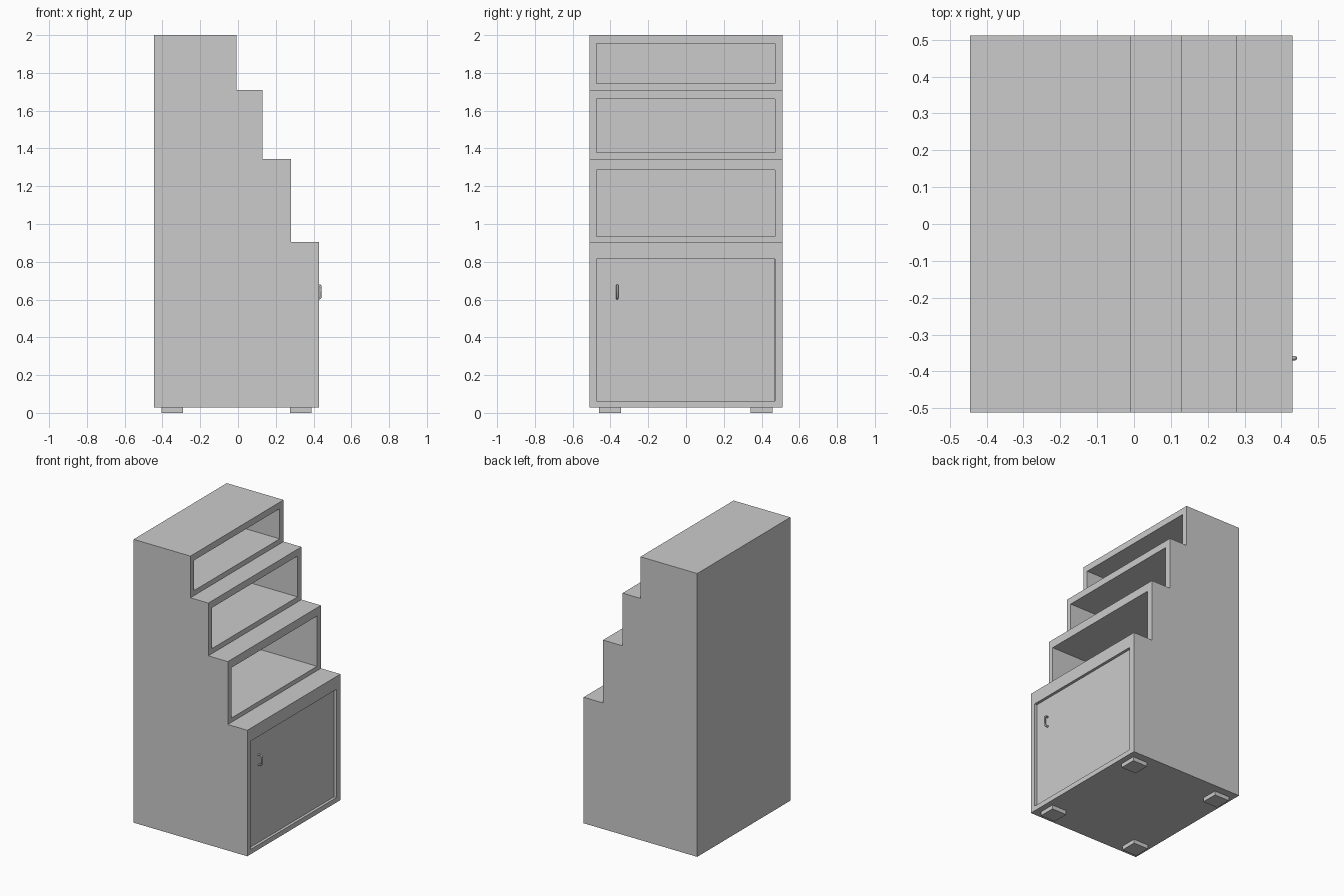
import bpy, bmesh

if "Cube" in bpy.data.objects:
    bpy.data.objects.remove(bpy.data.objects["Cube"])


def mesh_object(name, bm):
    bmesh.ops.recalc_face_normals(bm, faces=bm.faces)
    mesh = bpy.data.meshes.new(name)
    bm.to_mesh(mesh)
    bm.free()
    obj = bpy.data.objects.new(name, mesh)
    bpy.context.collection.objects.link(obj)
    return obj


def box(name, x, y, z):
    bm = bmesh.new()
    bmesh.ops.create_cube(bm, size=1)
    for v in bm.verts:
        v.co = [(a + b) / 2 + c * (b - a) for c, (a, b) in zip(v.co, (x, y, z))]
    return mesh_object(name, bm)


# Stepped carcass: side profile (x, z) extruded across the width
BACK, BASE, HALF_W = -0.445, 0.028, 0.512
steps = [(0.43, 0.905), (0.28, 1.343), (0.13, 1.71), (-0.008, 2.0)]  # front x, top z
profile = [(BACK, BASE), (steps[0][0], BASE)]
for i, (x, z) in enumerate(steps):
    profile.append((x, z))
    profile.append((steps[i + 1][0] if i < 3 else BACK, z))
bm = bmesh.new()
face = bm.faces.new([bm.verts.new((x, -HALF_W, z)) for x, z in profile])
ext = bmesh.ops.extrude_face_region(bm, geom=[face])
bmesh.ops.translate(bm, vec=(0, 2 * HALF_W, 0),
                    verts=[v for v in ext["geom"] if isinstance(v, bmesh.types.BMVert)])
carcass = mesh_object("stepped_carcass", bm)

# Compartments hollowed out, one per step
OPEN_Y = (-0.474, 0.47)
openings = [(0.062, 0.815), (0.935, 1.285), (1.378, 1.662), (1.745, 1.955)]
for i, ((x, _), z) in enumerate(zip(steps, openings)):
    cutter = box(f"compartment_cutter_{i + 1}", (BACK + 0.035, x + 0.1), OPEN_Y, z)
    cutter.hide_render = True
    cutter.hide_viewport = True
    cutter.display_type = 'WIRE'
    mod = carcass.modifiers.new(f"compartment_{i + 1}", 'BOOLEAN')
    mod.operation = 'DIFFERENCE'
    mod.solver = 'EXACT'
    mod.object = cutter

# Inset door closing the bottom compartment
GAP = 0.001
box("door", (0.385, 0.412), (OPEN_Y[0] + GAP, OPEN_Y[1] - GAP),
    (openings[0][0] + GAP, openings[0][1] - GAP))

# Bent bar handle
curve = bpy.data.curves.new("door_handle", 'CURVE')
curve.dimensions = '3D'
curve.bevel_depth = 0.006
curve.bevel_resolution = 2
curve.use_fill_caps = True
path = [(0.408, 0.606), (0.431, 0.606), (0.437, 0.612),
        (0.437, 0.669), (0.431, 0.675), (0.408, 0.675)]
spline = curve.splines.new('POLY')
spline.points.add(len(path) - 1)
for p, (x, z) in zip(spline.points, path):
    p.co = (x, -0.364, z, 1)
bpy.context.collection.objects.link(bpy.data.objects.new("door_handle", curve))

# Four square feet
for side, x in (("back", (-0.405, -0.29)), ("front", (0.275, 0.39))):
    for hand, y in (("left", (-0.46, -0.345)), ("right", (0.342, 0.458))):
        box(f"foot_{side}_{hand}", x, y, (0, BASE))
